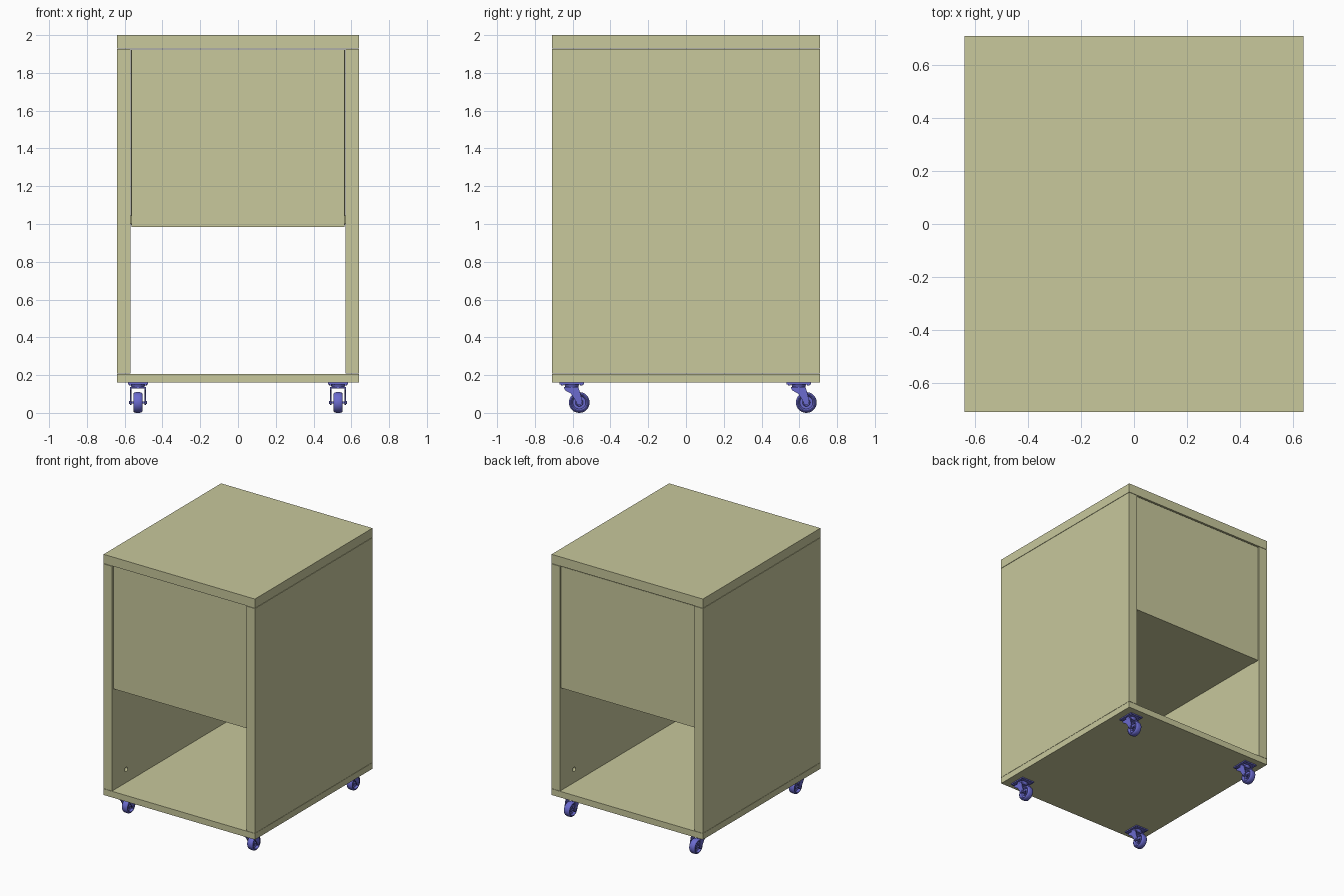
import bpy, bmesh, math
from mathutils import Matrix, Vector

if "Cube" in bpy.data.objects:
    bpy.data.objects.remove(bpy.data.objects["Cube"])


def material(name, rgb):
    m = bpy.data.materials.new(name)
    m.diffuse_color = (*rgb, 1)
    m.use_nodes = True
    m.node_tree.nodes["Principled BSDF"].inputs["Base Color"].default_value = m.diffuse_color
    return m


WOOD = material("pale olive", (0.578, 0.578, 0.332))
BLUE = material("caster blue", (0.145, 0.145, 0.62))


def add(name, bm, mat, smooth=False):
    bmesh.ops.recalc_face_normals(bm, faces=bm.faces)
    me = bpy.data.meshes.new(name)
    bm.to_mesh(me)
    bm.free()
    me.materials.append(mat)
    ob = bpy.data.objects.new(name, me)
    bpy.context.collection.objects.link(ob)
    if smooth:
        bpy.ops.object.select_all(action='DESELECT')
        ob.select_set(True)
        bpy.context.view_layer.objects.active = ob
        bpy.ops.object.shade_smooth_by_angle(angle=math.radians(35))
    return ob


def box_into(bm, lo, hi):
    lo, hi = Vector(lo), Vector(hi)
    mat = Matrix.Translation((lo + hi) / 2) @ Matrix.Diagonal((*(hi - lo), 1))
    bmesh.ops.create_cube(bm, size=1, matrix=mat)


def box(name, lo, hi, mat=WOOD):
    bm = bmesh.new()
    box_into(bm, lo, hi)
    return add(name, bm, mat)


def cyl_into(bm, centre, r, length, axis='X', seg=24, r2=None):
    rot = Matrix.Rotation(math.pi / 2, 4, 'Y') if axis == 'X' else Matrix()
    bmesh.ops.create_cone(bm, cap_ends=True, segments=seg, radius1=r,
                          radius2=r if r2 is None else r2, depth=length,
                          matrix=Matrix.Translation(centre) @ rot)


# cabinet carcass
box("top_slab", (-0.64, -0.71, 1.93), (0.64, 0.71, 2.0))
box("bottom_slab", (-0.64, -0.71, 0.16), (0.64, 0.71, 0.207))
for side, s in (("left", -1), ("right", 1)):
    a, b = sorted((s * 0.568, s * 0.64))
    panel = box(side + "_side_panel", (a, -0.71, 0.209), (b, 0.71, 1.927))
    # blind fixing holes on the inner face
    bm = bmesh.new()
    for y in (-0.54, 0.54):
        cyl_into(bm, (s * 0.568, y, 0.31), 0.017, 0.07)
    cutter = add(side + "_hole_cutter", bm, WOOD)
    cutter.hide_render = True
    cutter.hide_set(True)
    mod = panel.modifiers.new("holes", 'BOOLEAN')
    mod.object = cutter
    mod.solver = 'EXACT'
    bpy.context.view_layer.objects.active = panel
    bpy.ops.object.modifier_apply(modifier=mod.name)
    bpy.data.objects.remove(cutter)

# upper compartment
box("drawer_front", (-0.565, -0.695, 0.985), (0.565, -0.63, 1.924))
box("shelf", (-0.568, -0.63, 1.0), (0.568, 0.64, 1.045))
box("back_panel", (-0.566, 0.642, 0.995), (0.566, 0.702, 1.924))


# caster parts, origin at the plate centre on the floor
AXLE = (0, 0.04, 0.055)


def wheel():
    bm = bmesh.new()
    half = [(0.012, 0.012), (0.014, 0.018), (0.010, 0.021), (0.010, 0.034),
            (0.019, 0.037), (0.024, 0.042), (0.024, 0.047), (0.020, 0.052), (0.010, 0.055)]
    prof = half + [(-x, r) for x, r in reversed(half)]
    n = 32
    rings = []
    for i in range(n):
        t = 2 * math.pi * i / n
        rings.append([bm.verts.new((x, AXLE[1] + r * math.cos(t), AXLE[2] + r * math.sin(t)))
                      for x, r in prof])
    m = len(prof)
    for i in range(n):
        p, q = rings[i], rings[(i + 1) % n]
        for j in range(m):
            k = (j + 1) % m
            bm.faces.new((p[j], p[k], q[k], q[j]))
    return add("caster_wheel", bm, BLUE, True)


def fork():
    bm = bmesh.new()
    prof = [(-0.042, 0.137), (0.035, 0.137), (0.044, 0.11), (0.056, 0.062), (0.050, 0.046),
            (0.038, 0.041), (0.028, 0.046), (0.020, 0.066), (-0.004, 0.102), (-0.036, 0.120)]
    for x in (-0.042, 0.035):
        f = bm.faces.new([bm.verts.new((x, y, z)) for y, z in prof])
        new = bmesh.ops.extrude_face_region(bm, geom=[f])["geom"]
        bmesh.ops.translate(bm, vec=(0.007, 0, 0),
                            verts=[v for v in new if isinstance(v, bmesh.types.BMVert)])
    box_into(bm, (-0.042, -0.042, 0.128), (0.042, 0.035, 0.137))
    return add("caster_fork", bm, BLUE, True)


def mount():
    bm = bmesh.new()
    box_into(bm, (-0.053, -0.064, 0.151), (0.053, 0.064, 0.16))
    cyl_into(bm, (0, 0, 0.144), 0.034, 0.014, 'Z', 28, 0.040)
    for x in (-0.04, 0.04):
        for y in (-0.05, 0.05):
            cyl_into(bm, (x, y, 0.149), 0.007, 0.006, 'Z', 12)
    return add("caster_plate", bm, BLUE, True)


def axle():
    bm = bmesh.new()
    cyl_into(bm, AXLE, 0.006, 0.092, seg=16)
    for x in (-0.0445, 0.0445):
        cyl_into(bm, (x, AXLE[1], AXLE[2]), 0.010, 0.005, seg=6)
    return add("caster_axle", bm, BLUE, True)


# four casters sharing the same meshes
parts = [wheel(), fork(), mount(), axle()]
spots = [(-0.53, -0.605), (0.53, -0.605), (-0.53, 0.597), (0.53, 0.597)]
for i, (x, y) in enumerate(spots):
    for part in parts:
        ob = part if i == 0 else part.copy()
        if i:
            bpy.context.collection.objects.link(ob)
        ob.location = (x, y, 0)
